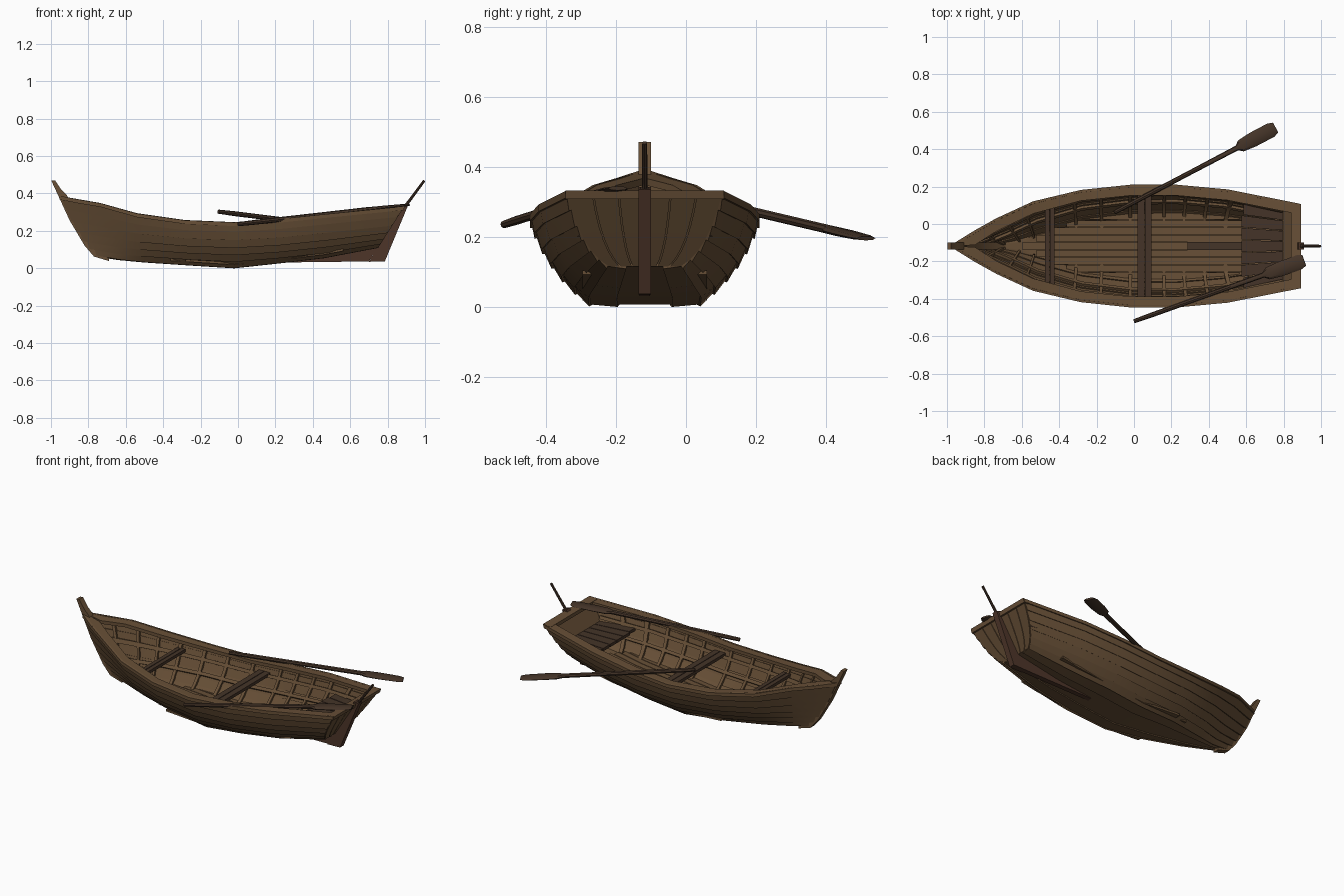
import bpy, bmesh, math
from mathutils import Vector

if "Cube" in bpy.data.objects:
    bpy.data.objects.remove(bpy.data.objects["Cube"])

YC = -0.118  # boat centreline


def mat(name, c):
    m = bpy.data.materials.new(name)
    m.diffuse_color = (*c, 1)
    m.use_nodes = True
    m.node_tree.nodes["Principled BSDF"].inputs["Base Color"].default_value = m.diffuse_color
    return m


WOOD = mat("brown wood", (0.135, 0.078, 0.037))
DARK = mat("dark wood", (0.058, 0.034, 0.021))
RED = mat("reddish wood", (0.075, 0.036, 0.022))


def loft(name, parts, m):
    """Each part is a list of closed rings with equal point counts, capped at both ends."""
    bm = bmesh.new()
    for rings in parts:
        vs = [[bm.verts.new(p) for p in r] for r in rings]
        n = len(vs[0])
        for a, b in zip(vs, vs[1:]):
            for i in range(n):
                bm.faces.new((a[i], a[(i + 1) % n], b[(i + 1) % n], b[i]))
        bm.faces.new(vs[0])
        bm.faces.new(vs[-1][::-1])
    bmesh.ops.recalc_face_normals(bm, faces=bm.faces)
    me = bpy.data.meshes.new(name)
    bm.to_mesh(me)
    bm.free()
    me.materials.append(m)
    ob = bpy.data.objects.new(name, me)
    bpy.context.collection.objects.link(ob)
    bpy.context.view_layer.objects.active = ob
    ob.select_set(True)
    bpy.ops.object.shade_smooth_by_angle(angle=math.radians(25))
    ob.select_set(False)
    return ob


def plate(name, pts, w, m):
    return loft(name, [[[(x, YC + s * w / 2, z) for x, z in pts] for s in (-1, 1)]], m)


def box(x0, x1, y0, y1, z0, z1):
    return [[(x, YC + y0, z0), (x, YC + y1, z0), (x, YC + y1, z1), (x, YC + y0, z1)] for x in (x0, x1)]


# Hull stations as (x, half width, height): sheer, bilge control, bottom edge
SHEER = [(-.95, .02, .385), (-.735, .147, .345), (-.54, .236, .29), (-.285, .297, .254),
         (-.02, .325, .243), (.23, .325, .262), (.5, .30, .29), (.885, .224, .328)]
BILGE = [(-.86, .01, .16), (-.68, .08, .13), (-.52, .165, .12), (-.28, .245, .105),
         (-.02, .281, .099), (.22, .285, .105), (.48, .26, .13), (.78, .185, .16)]
KEEL = [(-.77, .008, .07), (-.64, .03, .05), (-.5, .07, .037), (-.275, .125, .022),
        (-.02, .155, .006), (.22, .158, .032), (.46, .14, .06), (.75, .105, .115)]


def lerp(tab, u):
    i = min(int(u), len(tab) - 2)
    return Vector(tab[i]).lerp(Vector(tab[i + 1]), u - i)


def sec(u, g, off=0.0):
    """Section point: g -1..0 is the flat bottom, 0..1 the curved side."""
    k, c, s = lerp(KEEL, u), lerp(BILGE, u), lerp(SHEER, u)
    if g < 0:
        return k.x, k.y * (1 + g), k.z - off
    p = k * (1 - g) ** 2 + c * 2 * g * (1 - g) + s * g * g
    t = (c - k) * (1 - g) + (s - c) * g
    n = Vector((t.z, -t.y)).normalized()
    return p.x, max(0, p.y + n.x * off), p.z + n.y * off


def side(p, sg):
    return p[0], YC + sg * p[1], p[2]


# Overlapping hull planks
edges = [-1, -.5] + [i / 6 for i in range(7)]
planks = []
for sg in (1, -1):
    for a, b in zip(edges, edges[1:]):
        lo = 0 if a == -1 else .007
        planks.append([[side(sec(u, a, lo), sg), side(sec(u, b, 0), sg),
                        side(sec(u, b, -.01), sg), side(sec(u, a, lo - .01), sg)] for u in range(8)])
loft("hull_planks", planks, WOOD)

# Inner ribs and stringers
ribs = []
for sg in (1, -1):
    for u in (.6, 1.2, 1.75, 2.3, 2.85, 3.4, 4.0, 4.75, 5.2, 5.65, 6.1, 6.5):
        ribs.append([[side(sec(u - .035, g, -.006), sg), side(sec(u + .035, g, -.006), sg),
                      side(sec(u + .035, g, -.02), sg), side(sec(u - .035, g, -.02), sg)]
                     for g in (-.3, 0, .17, .33, .5, .67, .83, .95)])
    for g in (.42, .7):
        ribs.append([[side(sec(u, g - .035, -.006), sg), side(sec(u, g + .035, -.006), sg),
                      side(sec(u, g + .035, -.024), sg), side(sec(u, g - .035, -.024), sg)]
                     for u in (.5, 1, 2, 3, 4, 5, 6, 6.9)])
loft("ribs_and_stringers", ribs, WOOD)

# Gunwale rails with the bow closed, plus the cap over the transom
rail = [(-.955, .02, .387, 0), (-.85, .085, .366, .006), (-.735, .149, .347, .08)]
rail += [(x, h + .003, z + .002, h - (.063 if x < -.4 else .055)) for x, h, z in SHEER[2:]]
rails = [[[(x, YC + sg * h, z), (x, YC + sg * h, z - .02), (x, YC + sg * i, z - .02), (x, YC + sg * i, z)]
          for x, h, z, i in rail] for sg in (1, -1)]
rails.append([[(.84, YC + y, .327), (.892, YC + y, .332), (.885, YC + y, .308), (.84, YC + y, .305)]
              for y in (-.226, .226)])
loft("gunwale", rails, WOOD)

# Transom: backing sheet with raised tapering boards
gs = [i / 6 for i in range(7)]


def board(f0, f1, gap, x0, x1):
    rings = []
    for g in gs:
        x, h, z = sec(7, g)
        rings.append([(x + x0, YC + h * f0 + gap, z), (x + x0, YC + h * f1 - gap, z),
                      (x + x1, YC + h * f1 - gap, z), (x + x1, YC + h * f0 + gap, z)])
    return rings


boards = [board(-1, 1, 0, -.02, -.004)]
boards += [board(-1 + i / 3, -1 + (i + 1) / 3, .002, -.01, .003) for i in range(6)]
loft("transom", boards, WOOD)

# Stem post, skeg and rudder
plate("stem_post", [(-.69, .038), (-.77, .062), (-.82, .12), (-.9, .255), (-.998, .468), (-.978, .47),
                    (-.945, .42), (-.915, .39), (-.87, .29), (-.79, .15), (-.69, .07)], .036, WOOD)
plate("skeg", [(.22, .03), (.7, .036), (.752, .125), (.46, .075)], .03, RED)
plate("rudder", [(.7, .034), (.785, .036), (.909, .335), (.88, .342), (.745, .115)], .036, RED)


# Round bars: tiller and oars
def bar(a, b, stops, n=8, flat=None):
    """stops: (fraction, half width, half thickness); width lies level across the bar."""
    a, b = Vector(a), Vector(b)
    d = (b - a).normalized()
    w = d.cross(Vector((0, 0, 1))).normalized() if abs(d.y) > .01 else Vector((0, 1, 0))
    t = w.cross(d)
    return [[a.lerp(b, f) + w * rw * math.cos(2 * math.pi * i / n) + t * rt * math.sin(2 * math.pi * i / n)
             for i in range(n)] for f, rw, rt in stops]


loft("tiller", [bar((.875, YC, .305), (.996, YC, .468),
                    [(0, .014, .01), (.2, .014, .01), (.22, .008, .008), (1, .007, .007)])], DARK)
shaft = [(0, .011, .011), (.1, .013, .013), (.5, .013, .013), (.76, .014, .013),
         (.785, .033, .012), (.86, .04, .011), (.97, .04, .008), (1, .03, .006)]
loft("oar_far", [bar((-.105, .062, .302), (.757, .515, .195), shaft)], DARK)
loft("oar_near", [bar((0, -.52, .235), (.91, -.195, .338), shaft)], DARK)


# Floor boards following the bottom
def floor_z(x):
    for p, q in zip(KEEL, KEEL[1:]):
        if p[0] <= x <= q[0]:
            return p[2] + (q[2] - p[2]) * (x - p[0]) / (q[0] - p[0]) + .024


floor = []
for i in range(9):
    y0 = -.18 + i * .04
    yc = abs(y0 + .02)
    xs = [-.6 + yc * 2.0, -.02, .22, .46, .66 - yc * .6]
    floor.append([[(x, YC + y0 + .002, floor_z(x) - .012), (x, YC + y0 + .038, floor_z(x) - .012),
                   (x, YC + y0 + .038, floor_z(x)), (x, YC + y0 + .002, floor_z(x))] for x in xs])
loft("floor_boards", floor, WOOD)
loft("keelson", [[[(x, YC - .021, z), (x, YC + .021, z), (x, YC + .021, z + .02), (x, YC - .021, z + .02)]
                  for x, z in ((.285, .06), (.46, .078), (.66, .115))]], DARK)

# Cross seats, two planks each
for name, x, w, hw, z in (("middle_seat", .057, .037, .293, .19), ("bow_seat", -.45, .026, .215, .225)):
    loft(name, [box(x - w, x - .002, -hw, hw, z - .018, z), box(x + .002, x + w, -hw, hw, z - .018, z)], DARK)

# Stern seat of lengthwise boards with angled front corners
seat = []
for i in range(7):
    f0, f1 = -1 + i * 2 / 7, -1 + (i + 1) * 2 / 7
    xf = .585 if i in (0, 6) else .575
    seat.append([[(x, YC + h * f0 + .002, .2), (x, YC + h * f1 - .002, .2),
                  (x, YC + h * f1 - .002, .218), (x, YC + h * f0 + .002, .218)]
                 for x, h in ((xf, .232), (.805, .19))])
loft("stern_seat", seat, DARK)
